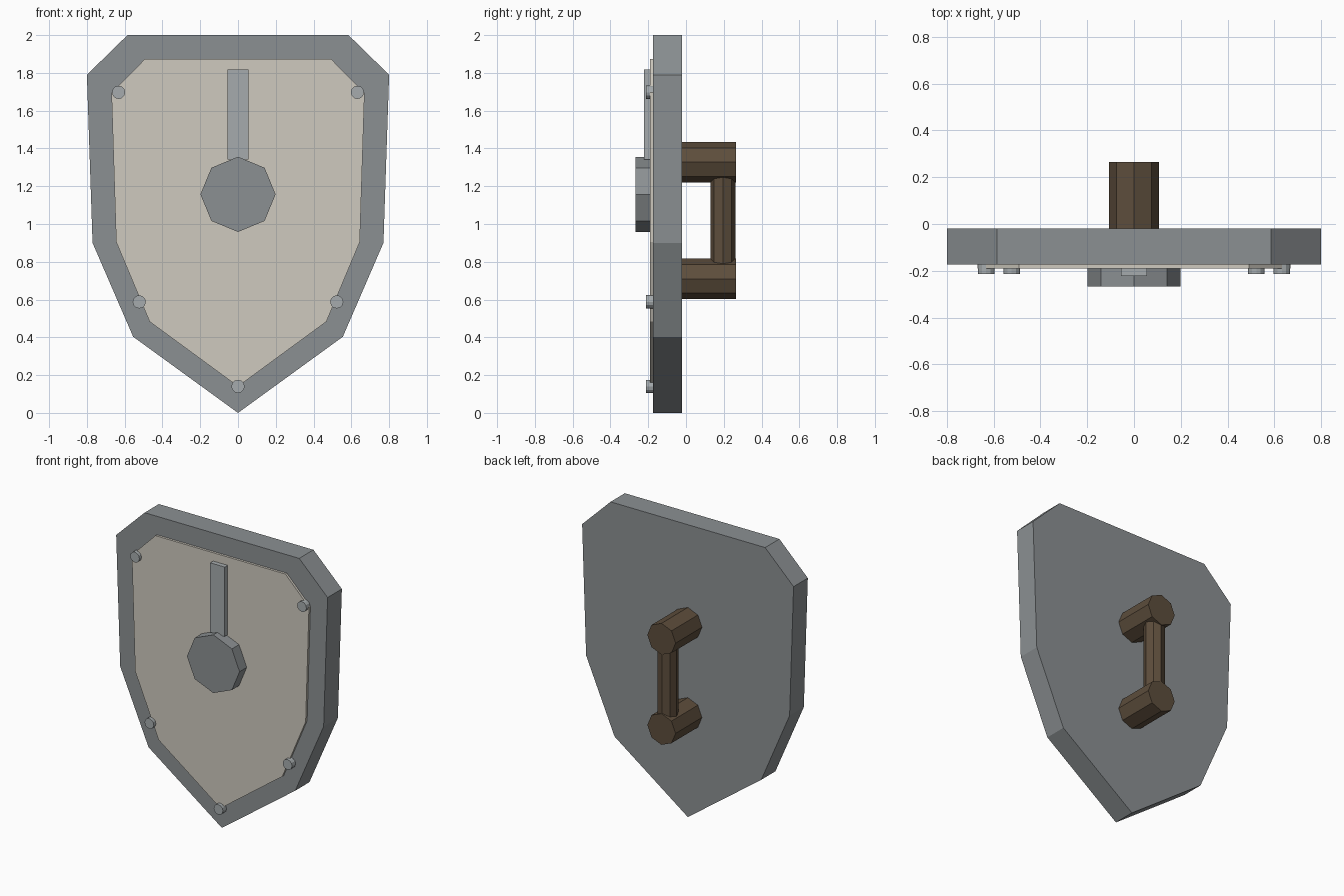
import bpy, bmesh, math
from mathutils import Matrix, Vector

if "Cube" in bpy.data.objects:
    bpy.data.objects.remove(bpy.data.objects["Cube"])


def material(name, rgb):
    m = bpy.data.materials.new(name)
    m.diffuse_color = (*rgb, 1)
    m.use_nodes = True
    m.node_tree.nodes["Principled BSDF"].inputs["Base Color"].default_value = m.diffuse_color
    return m


STEEL = material("dark_steel", (0.26, 0.28, 0.29))
BRIGHT = material("light_steel", (0.38, 0.41, 0.42))
HIDE = material("pale_panel", (0.62, 0.59, 0.52))
WOOD = material("brown_wood", (0.11, 0.075, 0.045))


def finish(name, bm, mat):
    bmesh.ops.recalc_face_normals(bm, faces=bm.faces)
    me = bpy.data.meshes.new(name)
    bm.to_mesh(me)
    bm.free()
    me.materials.append(mat)
    ob = bpy.data.objects.new(name, me)
    bpy.context.collection.objects.link(ob)
    return ob


def slab(name, half, y0, y1, mat):
    """Extrude a mirrored half outline (x, z), last point on the centre line."""
    outline = half + [(-x, z) for x, z in reversed(half) if x > 0]
    bm = bmesh.new()
    face = bm.faces.new([bm.verts.new((x, y0, z)) for x, z in outline])
    ext = bmesh.ops.extrude_face_region(bm, geom=[face])
    verts = [g for g in ext["geom"] if isinstance(g, bmesh.types.BMVert)]
    bmesh.ops.translate(bm, verts=verts, vec=(0, y1 - y0, 0))
    return finish(name, bm, mat)


def rod(name, start, end, radius, sides, mat):
    """Flat-sided cylinder between two points."""
    a, b = Vector(start), Vector(end)
    rot = (b - a).to_track_quat('Z', 'Y').to_matrix().to_4x4()
    bm = bmesh.new()
    bmesh.ops.create_cone(bm, cap_ends=True, segments=sides, radius1=radius,
                          radius2=radius, depth=(b - a).length,
                          matrix=Matrix.Translation((a + b) / 2) @ rot)
    return finish(name, bm, mat)


# Shield body and thin front panel
slab("shield_body", [(0.585, 2.0), (0.8, 1.79), (0.77, 0.9), (0.555, 0.403), (0, 0)],
     -0.174, -0.02, STEEL)
slab("front_panel", [(0.492, 1.874), (0.67, 1.695), (0.645, 0.905), (0.468, 0.483), (0, 0.14)],
     -0.19, -0.172, HIDE)

# Central boss and the strip above it
rod("boss", (0, -0.186, 1.157), (0, -0.267, 1.157), 0.199, 8, STEEL)
slab("front_strip", [(0.055, 1.817), (0.055, 1.342)], -0.222, -0.188, BRIGHT)

# Rivets round the panel edge
for i, (x, z) in enumerate([(0.632, 1.697), (-0.632, 1.697), (0.523, 0.588),
                            (-0.523, 0.588), (0, 0.14)]):
    rod(f"rivet_{i + 1}", (x, -0.17, z), (x, -0.213, z), 0.035, 12, BRIGHT)

# Handle: two posts and a grip
for name, z in (("upper_handle_post", 1.327), ("lower_handle_post", 0.71)):
    rod(name, (0, -0.03, z), (0, 0.265, z), 0.107, 8, WOOD)
rod("handle_grip", (0, 0.195, 0.78), (0, 0.195, 1.26), 0.066, 8, WOOD)
